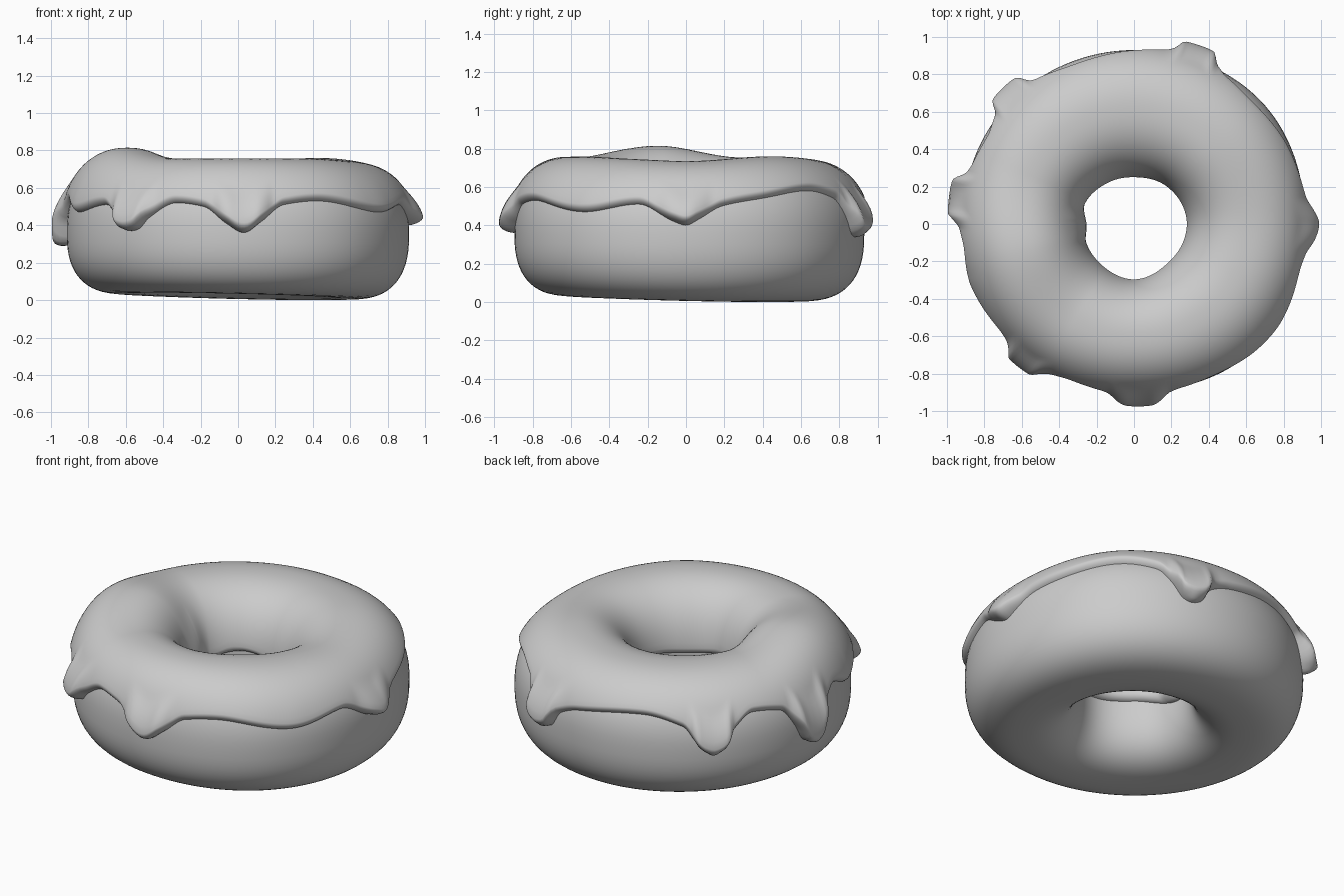
import bpy, bmesh
from math import sin, cos, asin, pi, radians, degrees

if "Cube" in bpy.data.objects:
    bpy.data.objects.remove(bpy.data.objects["Cube"])

ZC, RC, THICK = 0.36, 0.61, 0.035
N_TOP, N_BOT = 2.25, 2.55


def periodic(keys):
    """Smooth monotone interpolation through (angle, value) keys around the ring."""
    k = [(a - 360, v) for a, v in keys[-2:]] + keys + [(a + 360, v) for a, v in keys[:3]]
    d = [(k[i + 1][1] - k[i][1]) / (k[i + 1][0] - k[i][0]) for i in range(len(k) - 1)]
    m = [0] + [2 * p * q / (p + q) if p * q > 0 else 0 for p, q in zip(d, d[1:])] + [0]

    def f(a):
        a %= 360
        i = max(j for j in range(len(k) - 1) if k[j][0] <= a)
        w = k[i + 1][0] - k[i][0]
        t = (a - k[i][0]) / w
        return ((2*t**3 - 3*t*t + 1) * k[i][1] + (t**3 - 2*t*t + t) * w * m[i]
                + (3*t*t - 2*t**3) * k[i + 1][1] + (t**3 - t*t) * w * m[i + 1])
    return f


# Uneven hand-made shape: hole, rim and top height by angle
hole = periodic([(0, .285), (50, .272), (90, .255), (125, .265), (160, .29), (197, .28),
                 (225, .28), (270, .30), (315, .28)])
rim = periodic([(0, .915), (45, .945), (90, .93), (135, .93), (180, .915), (225, .905),
                (270, .895), (315, .93)])
top = periodic([(0, .735), (45, .76), (90, .745), (155, .755), (194, .815), (238, .757),
                (300, .758), (335, .745)])
# Lower edge of the icing with its drips
edge = periodic([(0, .40), (4, .43), (12, .50), (26, .54), (45, .58), (58, .54), (63, .45),
                 (67, .355), (70, .34), (73, .355), (77, .45), (85, .50), (110, .55),
                 (124, .50), (130, .38), (134, .34), (138, .38), (142, .48), (149, .545),
                 (160, .52), (166, .40), (169, .31), (172, .29), (175, .31), (178, .42),
                 (188, .53), (200, .47), (218, .51), (225, .44), (228, .38), (231, .37),
                 (234, .38), (238, .44), (248, .52), (258, .50), (266, .41), (272, .36),
                 (278, .42), (286, .51), (298, .53), (325, .47), (344, .51), (356, .42)])
inner_edge = periodic([(0, .40), (60, .36), (120, .40), (180, .34), (230, .40), (300, .38)])


def spow(x, p):
    return abs(x) ** p * (1 if x > 0 else -1)


def section(a, phi, off=0.0):
    """Point on the rounded-square cross-section at ring angle a."""
    deg = degrees(a)
    up = sin(phi) > 0
    n = 2 / (N_TOP if up else N_BOT)
    bottom = 0.02 - 0.02 * cos(a - radians(45))
    h = (top(deg) - THICK - ZC if up else ZC - bottom) + off
    w = (rim(deg) - RC if cos(phi) > 0 else RC - hole(deg) - THICK * 0.8) + off
    r = RC + w * spow(cos(phi), n)
    return r * cos(a), r * sin(a), ZC + h * spow(sin(phi), n)


def phi_at(a, z):
    """Section parameter on the side wall for a height z."""
    h = top(degrees(a)) - THICK - ZC if z > ZC else ZC - 0.02
    return asin(spow((z - ZC) / h, (N_TOP if z > ZC else N_BOT) / 2))


def ring_mesh(name, rings, closed):
    bm = bmesh.new()
    vs = [[bm.verts.new(p) for p in ring] for ring in rings]
    n, m = len(vs), len(vs[0])
    for i in range(n):
        for j in range(m if closed else m - 1):
            k = (j + 1) % m
            bm.faces.new((vs[i][j], vs[(i + 1) % n][j], vs[(i + 1) % n][k], vs[i][k])).smooth = True
    bmesh.ops.recalc_face_normals(bm, faces=bm.faces)
    me = bpy.data.meshes.new(name)
    bm.to_mesh(me)
    bm.free()
    ob = bpy.data.objects.new(name, me)
    bpy.context.collection.objects.link(ob)
    return ob


# Dough ring
ring_mesh("dough", [[section(2 * pi * i / 128, 2 * pi * j / 64) for j in range(64)]
                    for i in range(128)], True)

# Icing: rounded lip rows at both edges, thicker blobs on the drips
LIP = 0.03
lip = [LIP * (1 - cos(radians(s))) for s in range(0, 91, 15)]
rows = [(v, sin(radians(s))) for v, s in zip(lip, range(0, 91, 15))]
rows += [(LIP + (1 - 2 * LIP) * i / 36, 1) for i in range(1, 36)]
rows += [(1 - v, t) for v, t in reversed(rows[:len(lip)])]

rings = []
for i in range(360):
    a = 2 * pi * i / 360
    e = edge(i)
    p0, p1 = phi_at(a, e), pi - phi_at(a, inner_edge(i))
    blob = min(1, max(0, (0.48 - e) / 0.09))
    blob = blob * blob * (3 - 2 * blob)
    bump = max(0, 1 - ((i - 180) / 22) ** 2) ** 2      # drip running into the hole
    ring = []
    for v, t in rows:
        b = max(0, 1 - v / 0.2)
        b = b * b * (3 - 2 * b)
        c = max(0, (v - 0.72) / 0.28)
        extra = 0.05 * blob * b + 0.025 * bump * c * c * (3 - 2 * c)
        ring.append(section(a, p0 + (p1 - p0) * v, (THICK + extra) * t - 0.006 * (1 - t)))
    rings.append(ring)
ring_mesh("icing", rings, False)
